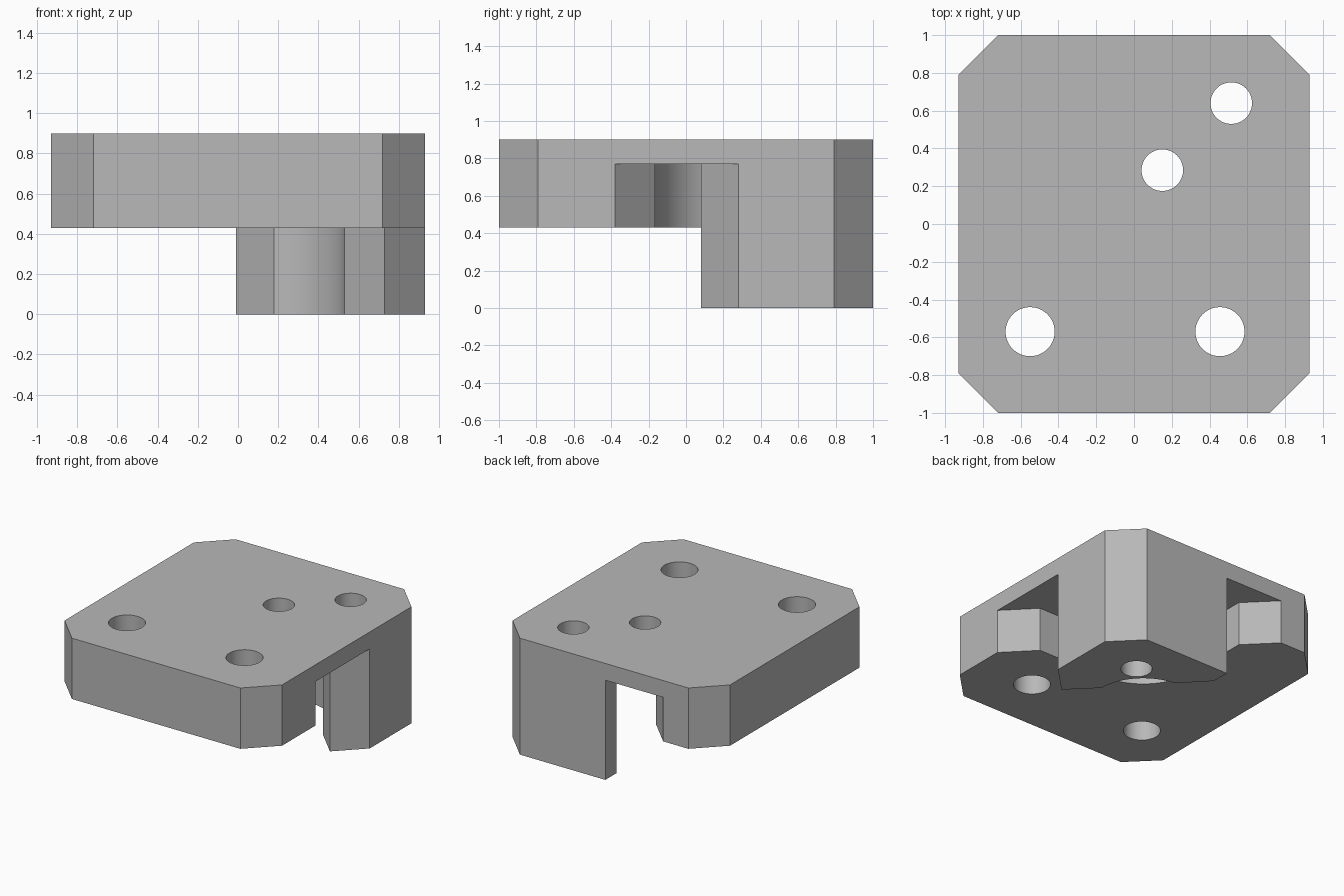
import bpy, bmesh, math

if "Cube" in bpy.data.objects:
    bpy.data.objects.remove(bpy.data.objects["Cube"], do_unlink=True)

grey = bpy.data.materials.new("plain grey")
grey.use_nodes = True
COLOUR = (0.48, 0.48, 0.48, 1)
grey.diffuse_color = COLOUR
grey.node_tree.nodes["Principled BSDF"].inputs["Base Color"].default_value = COLOUR


def prism(name, outline, low, high):
    """Extrude a flat outline between two heights."""
    bm = bmesh.new()
    face = bm.faces.new([bm.verts.new((x, y, low)) for x, y in outline])
    top = bmesh.ops.extrude_face_region(bm, geom=[face])["geom"]
    bmesh.ops.translate(bm, vec=(0, 0, high - low),
                        verts=[v for v in top if isinstance(v, bmesh.types.BMVert)])
    bmesh.ops.recalc_face_normals(bm, faces=bm.faces)
    mesh = bpy.data.meshes.new(name)
    bm.to_mesh(mesh)
    bm.free()
    mesh.materials.append(grey)
    obj = bpy.data.objects.new(name, mesh)
    bpy.context.collection.objects.link(obj)
    return obj


def arc(centre, radius, start, end, steps):
    angles = [math.radians(start + (end - start) * i / steps) for i in range(steps + 1)]
    return [(centre[0] + radius * math.cos(a), centre[1] + radius * math.sin(a))
            for a in angles]


def cut(target, cutter):
    cutter.hide_render = True
    mod = target.modifiers.new("cut", "BOOLEAN")
    mod.operation, mod.solver, mod.object = "DIFFERENCE", "EXACT", cutter
    bpy.context.view_layer.objects.active = target
    bpy.ops.object.modifier_apply(modifier=mod.name)
    bpy.data.objects.remove(cutter, do_unlink=True)


# Chamfered body, full height
W, D, C = 0.93, 1.0, 0.21
corner = [(W, D - C), (W - C, D)]
right = corner + [(-x, y) for x, y in reversed(corner)]
bracket = prism("corner_bracket", right + [(-x, -y) for x, y in right], 0, 0.9)

# Clear everything below the plate except the corner leg
cut(bracket, prism("under_cutter", [
    (1.2, -0.1), (0.15, -0.1), (-0.2, 0.25), (-0.2, 1.2),
    (-1.2, 1.2), (-1.2, -1.2), (1.2, -1.2)], -0.1, 0.43))

# Curved channel that wraps around the leg
pivot = (0.15, 0.28)
outer = ([(1.1, -0.38), (W, -0.38), (0.72, -0.165)]
         + arc(pivot, 0.445, 270, 180, 20)
         + [(-0.295, 0.79), (-0.505, D), (-0.505, 1.1)])
inner = ([(-0.01, 1.1), (-0.01, 0.86)]
         + arc(pivot, 0.38, 85.5, 0, 20)
         + [(0.73, 0.08), (W, 0.28), (1.1, 0.28)])
cut(bracket, prism("channel_cutter", outer + inner, -0.2, 0.77))

# Through holes
for x, y, r in [(0.515, 0.64, 0.11), (0.15, 0.285, 0.11),
                (-0.55, -0.57, 0.13), (0.455, -0.57, 0.13)]:
    cut(bracket, prism("hole_cutter", arc((x, y), r, 0, 360, 48)[:-1], -0.3, 1.2))

# Smooth curved walls, keep the edges sharp
bpy.ops.object.select_all(action="DESELECT")
bracket.select_set(True)
bpy.context.view_layer.objects.active = bracket
bpy.ops.object.shade_smooth_by_angle(angle=math.radians(30))
